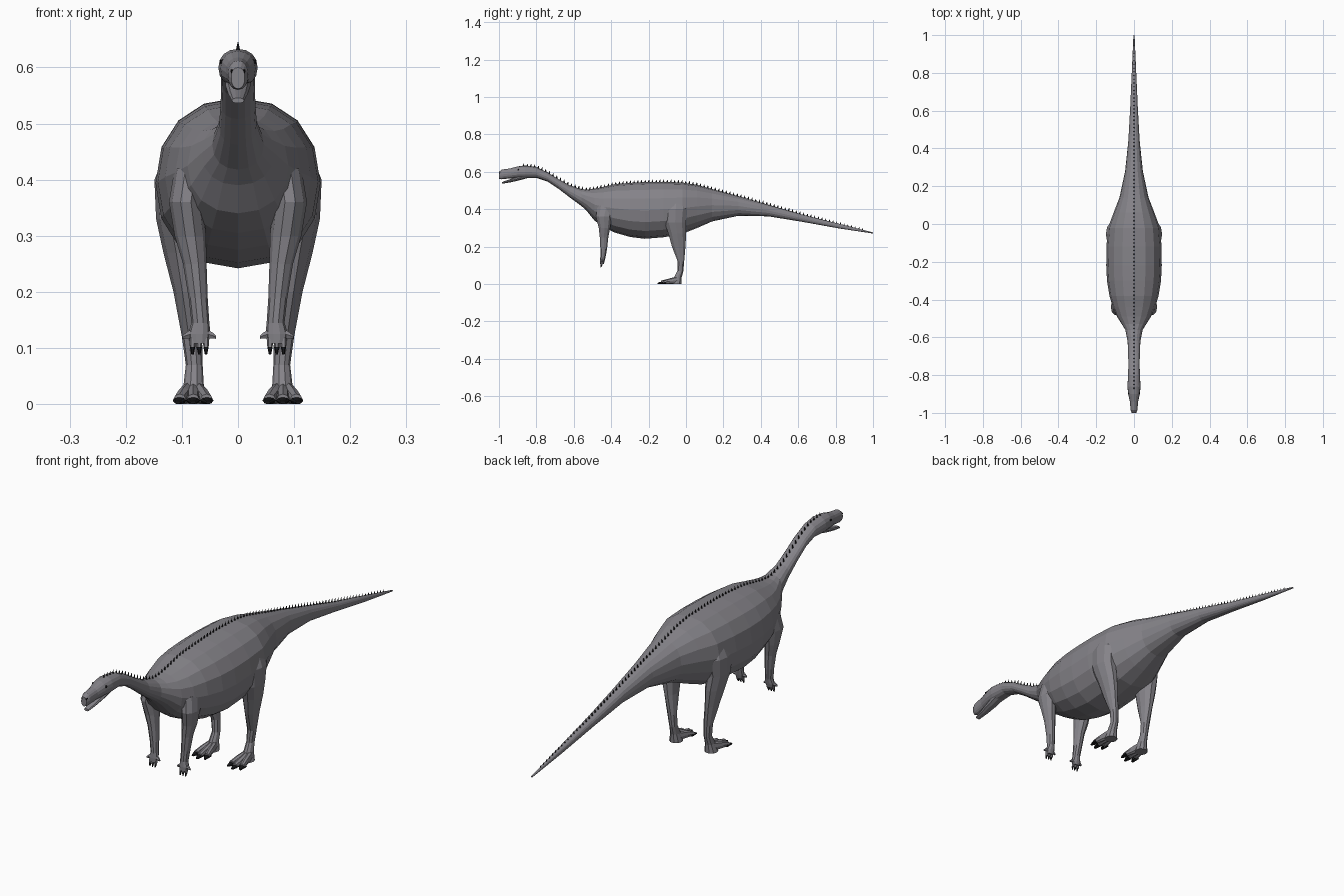
import bpy, bmesh, math


def material(name, rgb):
    m = bpy.data.materials.new(name)
    m.diffuse_color = (*rgb, 1)
    return m


SKIN = material("grey skin", (0.235, 0.228, 0.25))
BLACK = material("black horn", (0.008, 0.008, 0.009))


def finish(bm, name, mat, mirror=False):
    bmesh.ops.recalc_face_normals(bm, faces=bm.faces)
    me = bpy.data.meshes.new(name)
    bm.to_mesh(me)
    bm.free()
    me.materials.append(mat)
    ob = bpy.data.objects.new(name, me)
    bpy.context.collection.objects.link(ob)
    if mirror:
        ob.modifiers.new("mirror", 'MIRROR').use_mirror_merge = False
    return ob


def add_loft(bm, rows, axis, sides, power=1.0):
    """Skin rings given as (x, y, z, radius, radius) square to an axis."""
    u, v = {'x': (1, 2), 'y': (0, 2), 'z': (0, 1)}[axis]
    rings = []
    for x, y, z, r1, r2 in rows:
        ring = []
        for i in range(sides):
            a = 2 * math.pi * i / sides
            p = [x, y, z]
            p[u] += r1 * math.copysign(abs(math.cos(a)) ** power, math.cos(a))
            p[v] += r2 * math.copysign(abs(math.sin(a)) ** power, math.sin(a))
            ring.append(bm.verts.new(p))
        rings.append(ring)
    for a, b in zip(rings, rings[1:]):
        for i in range(sides):
            j = (i + 1) % sides
            bm.faces.new((a[i], a[j], b[j], b[i]))
    bm.faces.new(rings[0])
    bm.faces.new(rings[-1])


def loft(name, parts, axis, sides, mat, mirror=False, power=1.0):
    bm = bmesh.new()
    for rows in parts:
        add_loft(bm, rows, axis, sides, power)
    return finish(bm, name, mat, mirror)


# Head, neck, trunk and tail: y, top, bottom, half width
PROFILE = [
    (-1.0, .600, .562, .012), (-.985, .612, .560, .018),
    (-.94, .618, .565, .022), (-.90, .629, .567, .031),
    (-.86, .633, .566, .035), (-.80, .625, .568, .031),
    (-.74, .597, .548, .030), (-.68, .560, .508, .031),
    (-.62, .527, .462, .034), (-.56, .508, .418, .046),
    (-.53, .505, .390, .065), (-.49, .510, .340, .090),
    (-.44, .520, .305, .112), (-.38, .534, .275, .130),
    (-.30, .541, .252, .143), (-.22, .545, .242, .147),
    (-.12, .546, .250, .146), (-.02, .543, .268, .138),
    (.06, .530, .300, .108), (.14, .508, .335, .077),
    (.28, .470, .365, .047), (.44, .424, .362, .030),
    (.62, .372, .333, .020), (.82, .322, .297, .011),
    (1.0, .276, .270, .003)]
loft("body", [[(0, y, (t + b) / 2, w, (t - b) / 2) for y, t, b, w in PROFILE]],
     'y', 16, SKIN, power=.92)

# Open lower jaw
loft("lower_jaw", [[(0, -.983, .541, .011, .005), (0, -.94, .552, .017, .009),
                    (0, -.89, .567, .022, .013), (0, -.84, .582, .024, .014)]],
     'y', 10, SKIN)


# Row of small spines down the back
def back_height(y):
    for (y0, t0, *_), (y1, t1, *_) in zip(PROFILE, PROFILE[1:]):
        if y0 <= y <= y1:
            return t0 + (t1 - t0) * (y - y0) / (y1 - y0)


spines = []
for k in range(93):
    y = -.87 + k * .0197
    z = back_height(y)
    s = 1 if y < .6 else 1 - (y - .6) * 1.2
    spines.append([(0, y, z - .004, .0045 * s, .006 * s),
                   (0, y + .003, z + .013 * s, .0006, .0006)])
loft("back_spines", spines, 'z', 4, BLACK)

# Hind legs
loft("hind_leg", [[
    (.085, -.050, .46, .040, .050), (.114, -.055, .40, .035, .066),
    (.110, -.058, .33, .036, .060), (.100, -.047, .27, .033, .050),
    (.092, -.039, .20, .023, .038), (.082, -.027, .12, .018, .018),
    (.078, -.030, .07, .015, .017), (.079, -.044, .035, .018, .022),
    (.080, -.050, .0, .026, .026)]], 'z', 10, SKIN, True)

# Three broad toes with hoof-like claws on each hind foot
toes, hooves = [], []
for dx, reach in ((-.024, 0), (0, .012), (.024, 0)):
    toes.append([(.08 + .3 * dx, -.045, .021, .013, .020),
                 (.08 + .7 * dx, -.088, .015, .012, .015),
                 (.08 + dx, -.122 - reach, .009, .011, .009)])
    hooves.append([(.08 + dx, -.108 - reach, .0065, .0125, .0065),
                   (.08 + 1.03 * dx, -.125 - reach, .006, .0115, .006),
                   (.08 + 1.15 * dx, -.14 - reach, .003, .005, .003)])
loft("hind_toes", toes, 'y', 8, SKIN, True)
loft("hind_claws", hooves, 'y', 8, BLACK, True)

# Front legs
loft("front_leg", [[
    (.085, -.425, .42, .028, .050), (.093, -.438, .36, .030, .046),
    (.085, -.436, .30, .028, .032), (.077, -.438, .25, .021, .024),
    (.071, -.440, .19, .017, .019), (.067, -.444, .145, .016, .015),
    (.069, -.447, .125, .020, .013), (.069, -.449, .108, .016, .010)]],
     'z', 10, SKIN, True)

# Fingers, side spurs and claws on each hand
fingers, claws = [], []
for x in (.057, .069, .081):
    fingers.append([(x, -.449, .118, .006, .008), (x, -.452, .099, .0045, .006)])
    claws.append([(x, -.452, .102, .0048, .0064), (x, -.456, .088, .002, .002)])
loft("fingers", fingers, 'z', 6, SKIN, True)
loft("finger_claws", claws, 'z', 6, BLACK, True)
loft("hand_spurs", [[(.069 + s * .012, -.447, .126, .008, .010),
                     (.069 + s * .024, -.449, .122, .006, .006),
                     (.069 + s * .030, -.450, .119, .003, .003)]
                    for s in (-1, 1)], 'x', 6, SKIN, True)

# Eyes and nostrils
loft("eyes", [[(.026, -.895, .610, .007, .005), (.032, -.897, .610, .004, .003)]],
     'x', 8, BLACK, True)
loft("nostrils", [[(.010, -.992, .593, .004, .005), (.009, -1.0, .592, .003, .004)]],
     'y', 8, BLACK, True)
